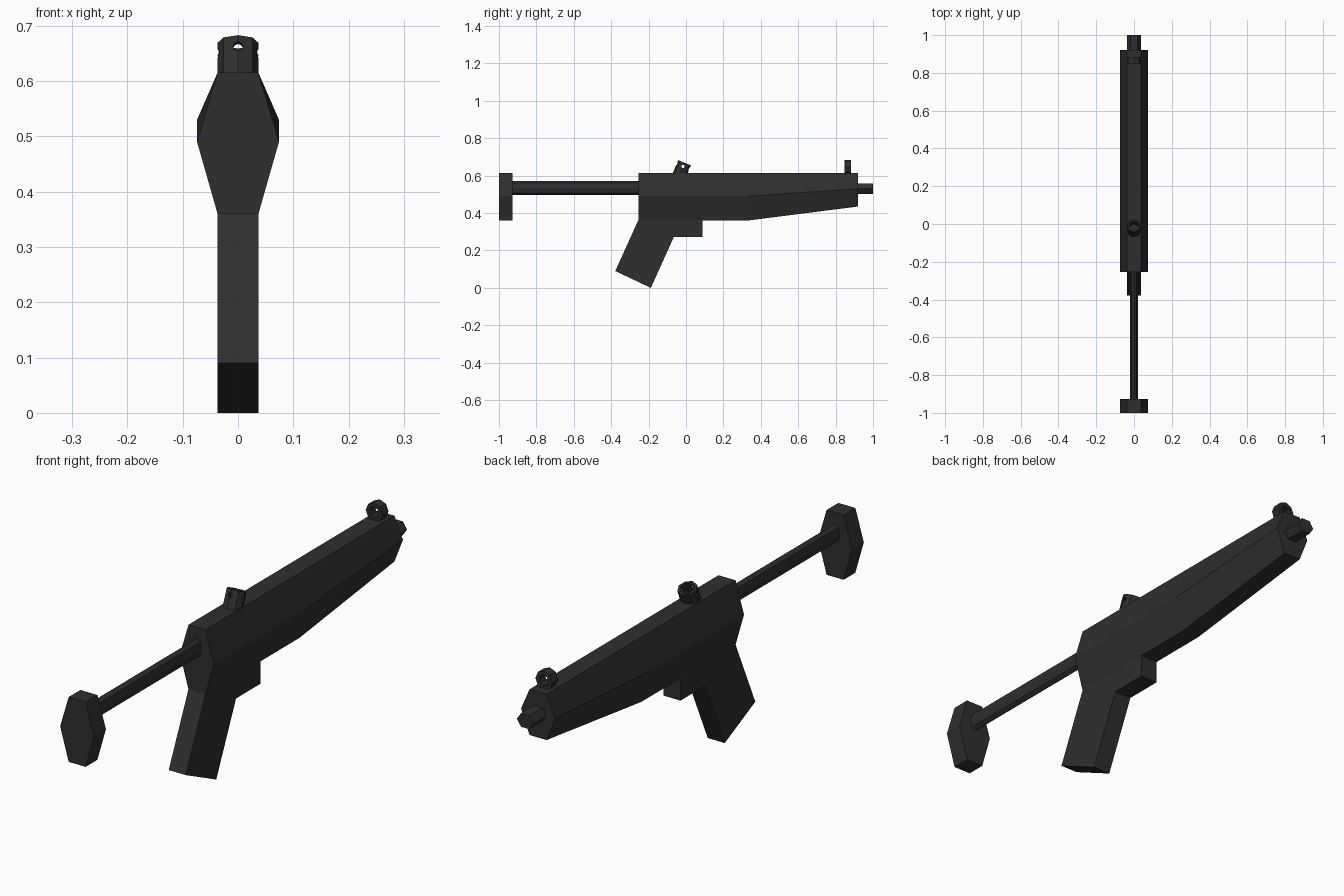
import bpy, bmesh
from math import cos, sin, pi, radians
from mathutils import Vector

if "Cube" in bpy.data.objects:
    bpy.data.objects.remove(bpy.data.objects["Cube"])

dark = bpy.data.materials.new("dark_metal")
dark.diffuse_color = (0.028, 0.028, 0.028, 1)
dark.use_nodes = True
dark.node_tree.nodes["Principled BSDF"].inputs["Base Color"].default_value = dark.diffuse_color


def loft(name, rings):
    """Closed solid skinned through matching rings of points."""
    bm = bmesh.new()
    loops = [[bm.verts.new(p) for p in r] for r in rings]
    n = len(loops[0])
    for a, b in zip(loops, loops[1:]):
        for i in range(n):
            j = (i + 1) % n
            bm.faces.new((a[i], a[j], b[j], b[i]))
    bm.faces.new(loops[0])
    bm.faces.new(loops[-1])
    bmesh.ops.recalc_face_normals(bm, faces=bm.faces)
    mesh = bpy.data.meshes.new(name)
    bm.to_mesh(mesh)
    bm.free()
    ob = bpy.data.objects.new(name, mesh)
    bpy.context.collection.objects.link(ob)
    mesh.materials.append(dark)
    return ob


def hexagon(y, top, mid, bottom):
    w, m = 0.037, 0.074
    return [(w, y, top), (m, y, mid), (w, y, bottom),
            (-w, y, bottom), (-m, y, mid), (-w, y, top)]


def rod(name, centre, axis, length, ru, rv, sides):
    """Prism along axis; ru is the radius along x (or y for an x axis)."""
    c, d = Vector(centre), Vector(axis).normalized()
    u = Vector((0, 1, 0)) if abs(d.x) > 0.9 else Vector((1, 0, 0))
    v = d.cross(u)
    ang = [2 * pi * i / sides for i in range(sides)]
    return loft(name, [[c + d * s * length / 2 + u * ru * cos(a) + v * rv * sin(a)
                        for a in ang] for s in (-1, 1)])


def cut(target, cutter):
    cutter.hide_render = True
    cutter.hide_viewport = True
    mod = target.modifiers.new("hole", 'BOOLEAN')
    mod.operation = 'DIFFERENCE'
    mod.solver = 'EXACT'
    mod.object = cutter


# Receiver with tapering handguard, and shoulder plate of the same section
loft("receiver", [hexagon(-0.255, 0.615, 0.49, 0.36),
                  hexagon(0.33, 0.615, 0.49, 0.36),
                  hexagon(0.92, 0.615, 0.53, 0.435)])
loft("butt_plate", [hexagon(y, 0.615, 0.49, 0.36) for y in (-1.0, -0.927)])

# Stock bar and muzzle
rod("stock_bar", (0, -0.59, 0.534), (0, 1, 0), 0.69, 0.02, 0.037, 8)
rod("muzzle", (0, 0.955, 0.53), (0, 1, 0), 0.09, 0.036, 0.031, 6)

# Grip and trigger housing
profile = [(-0.255, 0.362), (-0.378, 0.09), (-0.188, 0.0), (-0.065, 0.272),
           (0.087, 0.272), (0.087, 0.362)]
loft("grip", [[(x, y, z) for y, z in profile] for x in (-0.037, 0.037)])

# Front ring sight
ring_at = (0, 0.865, 0.646)
front_sight = rod("front_sight", ring_at, (0, 1, 0), 0.037, 0.037, 0.037, 8)
cut(front_sight, rod("front_sight_hole", ring_at, (0, 1, 0), 0.1, 0.021, 0.021, 8))

# Tilted rear sight drum: hollow, with small sighting holes through the wall
t = radians(22)
up = Vector((0, sin(t), cos(t)))
across = Vector((0, cos(t), -sin(t)))
top = Vector((0, -0.008, 0.669))
rear_sight = rod("rear_sight", top - up * 0.045, up, 0.09, 0.037, 0.037, 8)
cut(rear_sight, rod("drum_bore", top - up * 0.04, up, 0.2, 0.027, 0.027, 8))
hole_at = top - up * 0.021
for name, axis in (("drum_hole_long", across), ("drum_hole_side", Vector((1, 0, 0)))):
    cut(rear_sight, rod(name, hole_at, axis, 0.12, 0.009, 0.009, 8))
